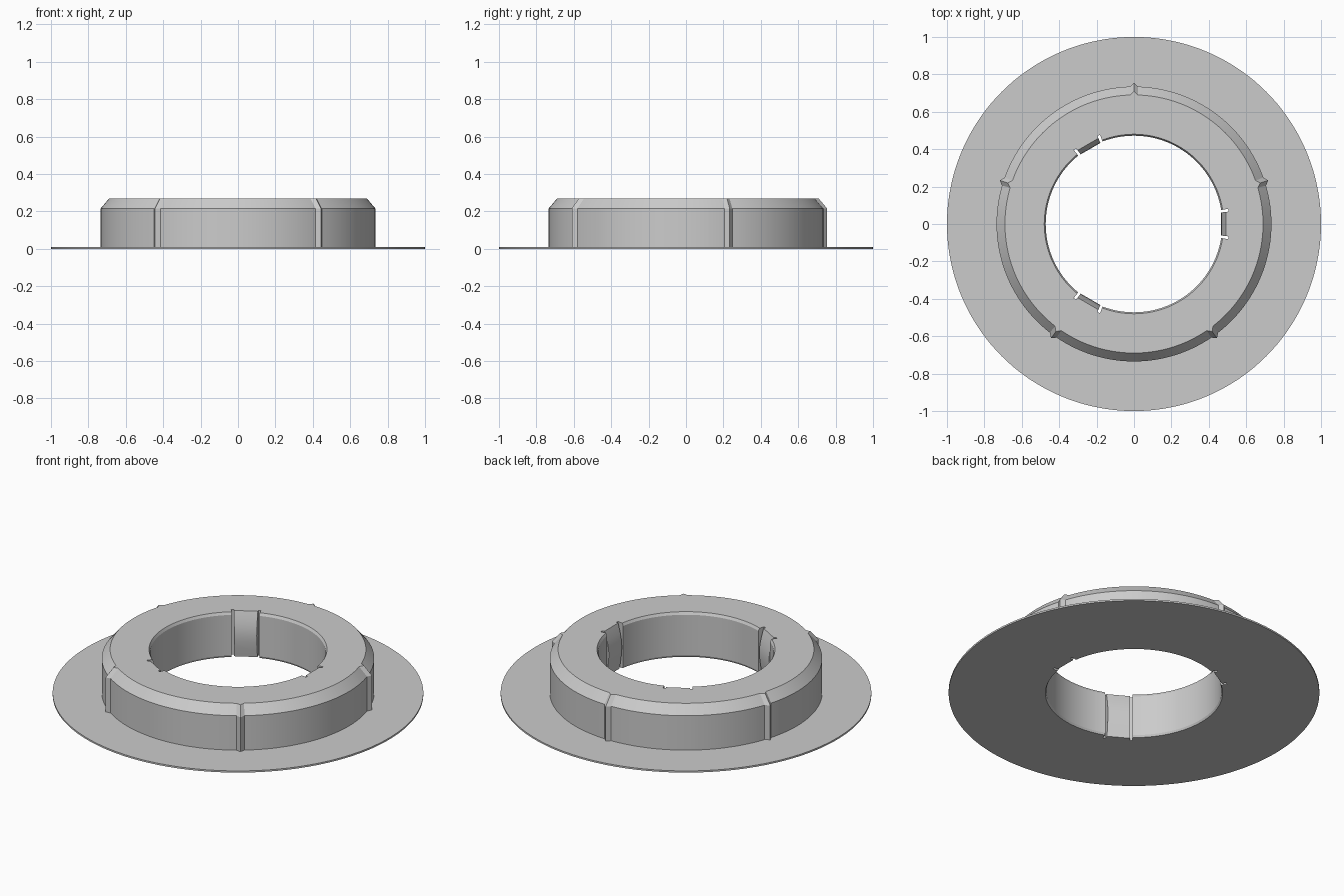
import bpy, bmesh, math

if "Cube" in bpy.data.objects:
    bpy.data.objects.remove(bpy.data.objects["Cube"])

TAU = 2 * math.pi

# Dimensions
FLANGE_R, FLANGE_T = 1.0, 0.01
BODY_R, TOP_R, SHOULDER_Z, TOP_Z = 0.735, 0.69, 0.215, 0.268
RIDGE_H, RIDGE_HALF = 0.02, 0.03          # ridge height, half width in radians
TONGUE, SLOT, EPS = 0.130, 0.160, 0.0005  # clip half angle, slot outer half angle
SLOT_R = 0.51

# Heights down the bore, with radii for the plain wall and the bulging clip tongue
BORE_Z = [TOP_Z, 0.253, 0.215, 0.175, 0.135, 0.095, 0.05, 0.012, 0.0]
WALL_R = [0.480] + [0.472] * 7 + [0.478]
TONGUE_R = [0.492, 0.487, 0.476, 0.468, 0.465, 0.467, 0.473, 0.480, 0.482]

RIDGES = [math.pi / 2 + k * TAU / 5 for k in range(5)]
CLIPS = [k * TAU / 3 for k in range(3)]


def offset(a, centres):
    """Smallest angular distance from a to any of the centres."""
    return min(abs((a - c + math.pi) % TAU - math.pi) for c in centres)


def section(a):
    """Closed radial section (radius, height) at angle a."""
    bump = RIDGE_H * max(0.0, 1 - offset(a, RIDGES) / RIDGE_HALF)
    pts = [(FLANGE_R, 0), (FLANGE_R, FLANGE_T), (BODY_R + bump, FLANGE_T),
           (BODY_R + bump, SHOULDER_Z), (TOP_R + bump, TOP_Z)]
    d = offset(a, CLIPS)
    if d < TONGUE + EPS / 2:
        bore = [r / math.cos(d) for r in TONGUE_R]
    elif d < SLOT - EPS / 2:
        bore = [SLOT_R] * len(BORE_Z)
    else:
        bore = WALL_R
    return pts + list(zip(bore, BORE_Z))


# Angles: even steps plus the exact ridge and slot edges
special = [(c + s) % TAU for c in RIDGES for s in (-RIDGE_HALF, 0, RIDGE_HALF)]
for c in CLIPS:
    for s in (TONGUE, TONGUE + EPS, SLOT - EPS, SLOT):
        special += [(c + s) % TAU, (c - s) % TAU]
even = [k * TAU / 144 for k in range(144)]
angles = sorted(special + [a for a in even if offset(a, special) > 0.008])

# Flanged collar: sweep the varying section around the axis
bm = bmesh.new()
cols = [[bm.verts.new((r * math.cos(a), r * math.sin(a), z)) for r, z in section(a)]
        for a in angles]
n = len(cols[0])
for i, col in enumerate(cols):
    nxt = cols[(i + 1) % len(cols)]
    for j in range(n):
        k = (j + 1) % n
        bm.faces.new((col[j], nxt[j], nxt[k], col[k]))
bmesh.ops.recalc_face_normals(bm, faces=bm.faces)
mesh = bpy.data.meshes.new("flanged_collar")
bm.to_mesh(mesh)
bm.free()

collar = bpy.data.objects.new("flanged_collar", mesh)
bpy.context.collection.objects.link(collar)
grey = bpy.data.materials.new("light grey")
grey.diffuse_color = (0.6, 0.6, 0.6, 1)
grey.use_nodes = True
grey.node_tree.nodes["Principled BSDF"].inputs["Base Color"].default_value = grey.diffuse_color
mesh.materials.append(grey)

bpy.context.view_layer.objects.active = collar
collar.select_set(True)
bpy.ops.object.shade_smooth_by_angle(angle=math.radians(25))
